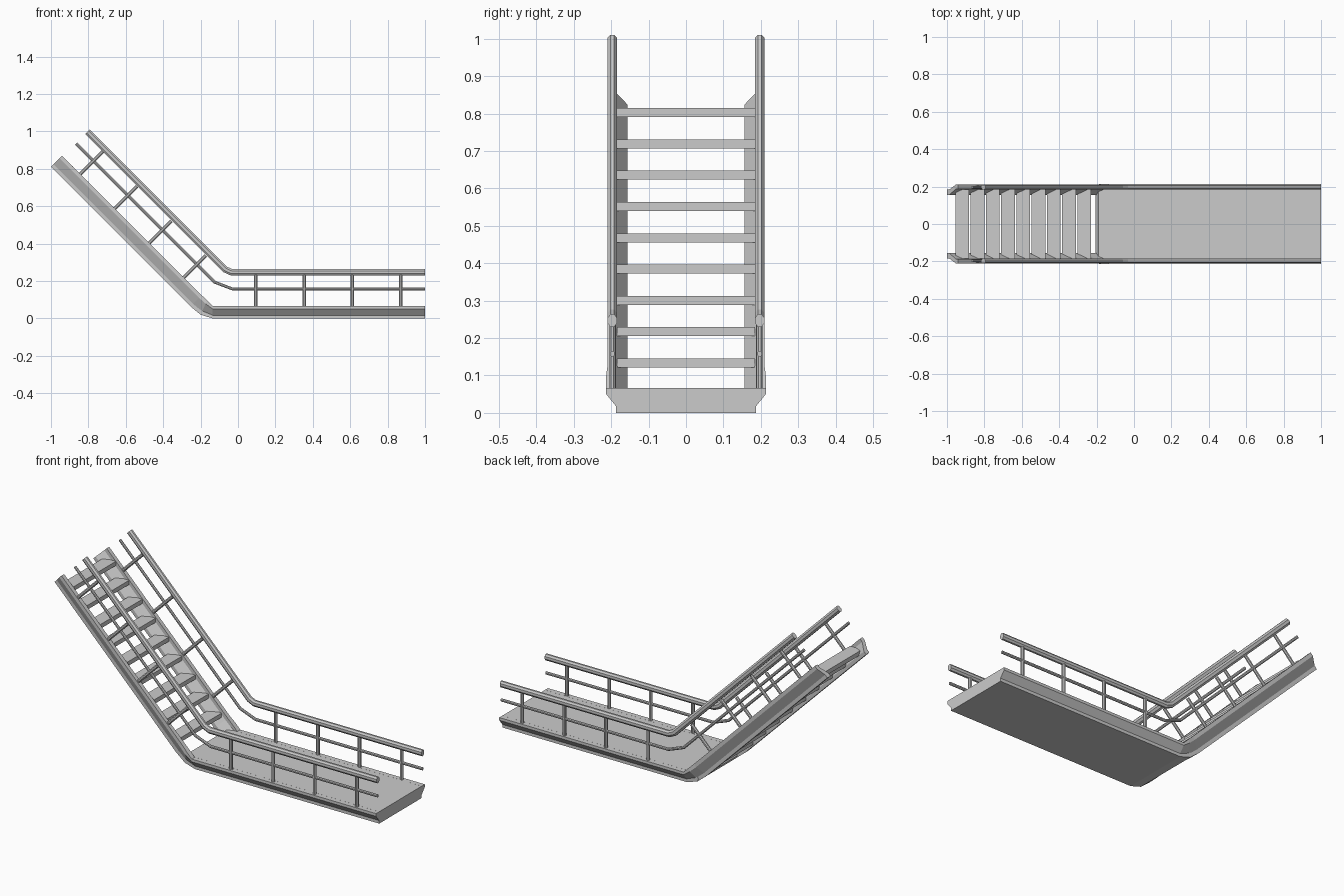
import bpy, bmesh, math
from mathutils import Vector

if "Cube" in bpy.data.objects:
    bpy.data.objects.remove(bpy.data.objects["Cube"])


def loft(name, rings, mirror=True):
    """Skin a list of equal-length vertex rings, cap both ends, mirror across y."""
    bm = bmesh.new()
    vr = [[bm.verts.new(p) for p in ring] for ring in rings]
    n = len(vr[0])
    for a, b in zip(vr, vr[1:]):
        for i in range(n):
            j = (i + 1) % n
            bm.faces.new((a[i], a[j], b[j], b[i]))
    bm.faces.new(vr[0])
    bm.faces.new(vr[-1])
    bmesh.ops.recalc_face_normals(bm, faces=bm.faces)
    me = bpy.data.meshes.new(name)
    bm.to_mesh(me)
    bm.free()
    ob = bpy.data.objects.new(name, me)
    bpy.context.collection.objects.link(ob)
    if mirror:
        m = ob.modifiers.new("mirror", "MIRROR")
        m.use_axis = (False, True, False)
    return ob


def tube(name, path, ry, rn, sides=8, y=0.197):
    """Sweep an elliptical section along an x-z path with mitred bends."""
    pts = [Vector(p) for p in path]
    rings = []
    for i, p in enumerate(pts):
        d0 = (p - pts[i - 1]).normalized() if i else None
        d1 = (pts[i + 1] - p).normalized() if i < len(pts) - 1 else None
        t = ((d0 or d1) + (d1 or d0)).normalized()
        nrm = Vector((-t.y, t.x)) / t.dot(d0 or d1)
        ring = []
        for k in range(sides):
            a = 2 * math.pi * (k + 0.5) / sides
            q = p + nrm * rn * math.sin(a)
            ring.append((q.x, y + ry * math.cos(a), q.y))
        rings.append(ring)
    return loft(name, rings)


def prism(name, outline, half_y):
    """Extrude an x-z outline symmetrically in y."""
    return loft(name, [[(x, y, z) for x, z in outline] for y in (-half_y, half_y)], False)


# Stringers: folded plate section running along the walkway and up the stair
section = [(0.185, 0), (0.185, 0.23), (0.214, 0.77), (0.214, 1),
           (0.187, 1), (0.187, 0.77), (0.156, 0.23), (0.156, 0)]
stations = [((1, 0), (1, 0.066)), ((-0.135, 0), (-0.135, 0.066)),
            ((-0.2, 0.02), (-0.165, 0.096)), ((-0.255, 0.065), (-0.195, 0.125)),
            ((-1, 0.81), (-0.94, 0.87))]
rings = []
for i, (b, t) in enumerate(stations):
    narrow = 0.004 if i > 2 else 0
    rings.append([(b[0] + (t[0] - b[0]) * h,
                   y - (narrow if y > 0.2 else 0),
                   b[1] + (t[1] - b[1]) * h) for y, h in section])
loft("side_stringer", rings)

# Walkway floor between the stringers
prism("walkway_floor", [(1, 0), (1, 0.066), (-0.19, 0.066), (-0.207, 0.035),
                        (-0.2, 0.02), (-0.135, 0)], 0.1865)
# Lower floor is trimmed to the narrow part of the stringer section by its own lip
# Stair treads
for i in range(9):
    x, z = -0.955 + 0.0815 * i, 0.815 - 0.0837 * i
    prism(f"stair_tread_{i + 1}", [(x, z), (x + 0.074, z),
                                   (x + 0.074, z - 0.024), (x, z - 0.024)], 0.184)

# Handrail and middle rail
tube("handrail", [(1, 0.247), (-0.035, 0.247), (-0.068, 0.262), (-0.805, 0.998)],
     0.0135, 0.0185)
tube("middle_rail", [(1, 0.158), (-0.03, 0.158), (-0.125, 0.194), (-0.866, 0.935)],
     0.0065, 0.0085)

# Walkway posts
for i, x in enumerate((0.095, 0.355, 0.61, 0.87)):
    tube(f"walkway_post_{i + 1}", [(x, 0.06), (x, 0.24)], 0.0085, 0.01)

# Stair posts, square to the stair slope
for i in range(4):
    x, z = -0.85 + 0.1835 * i, 0.765 - 0.1855 * i
    tube(f"stair_post_{i + 1}", [(x, z), (x + 0.127, z + 0.127)], 0.0085, 0.01)
